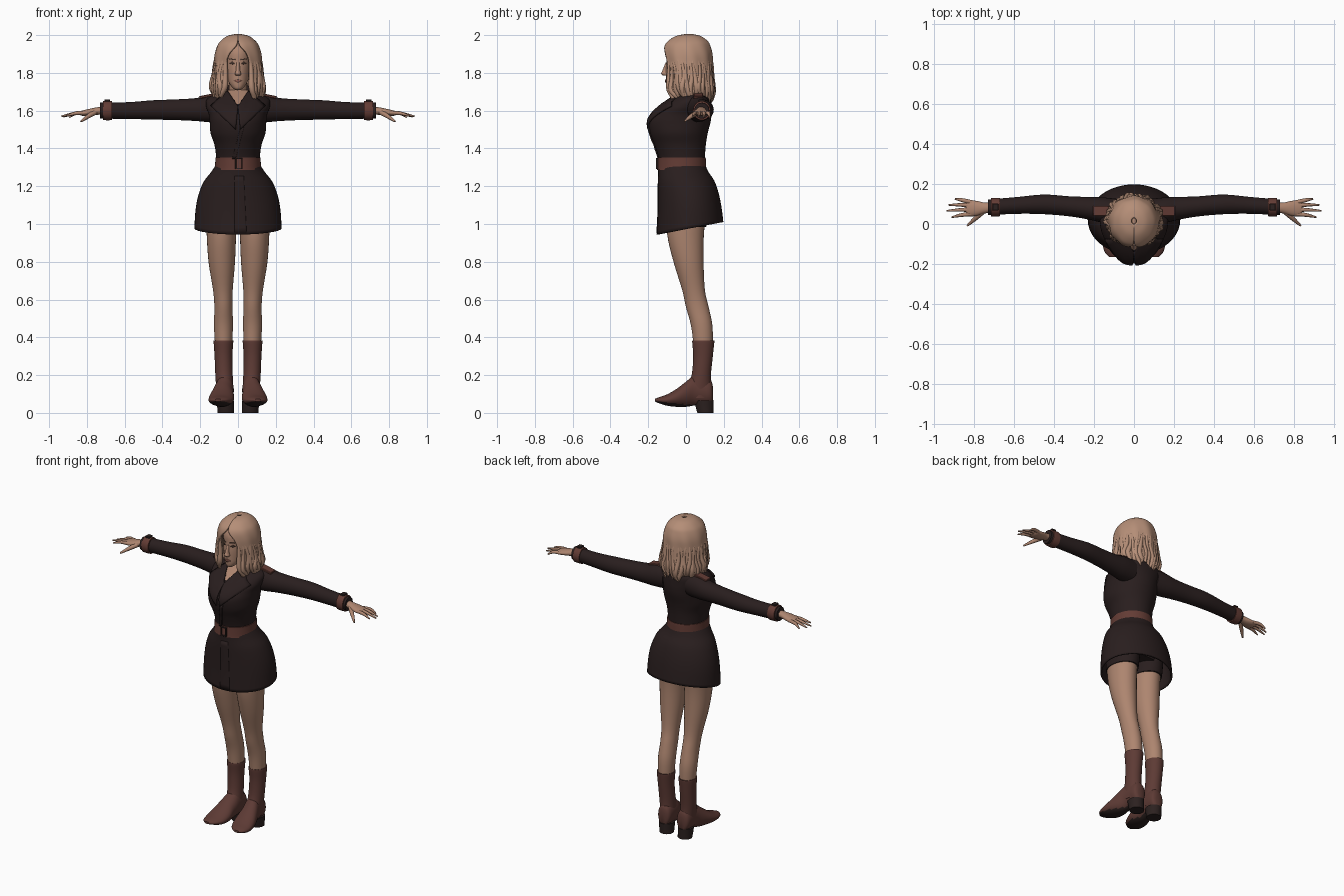
import bpy, bmesh, math, random
from mathutils import Vector

if "Cube" in bpy.data.objects:
    bpy.data.objects.remove(bpy.data.objects["Cube"])

random.seed(4)


def material(name, rgb):
    m = bpy.data.materials.new(name)
    m.diffuse_color = (*rgb, 1)
    m.use_nodes = True
    m.node_tree.nodes["Principled BSDF"].inputs["Base Color"].default_value = m.diffuse_color
    return m


SKIN = material("skin", (0.42, 0.235, 0.16))
HAIR = material("hair", (0.46, 0.27, 0.185))
COAT = material("coat cloth", (0.022, 0.013, 0.013))
LEATHER = material("belt leather", (0.125, 0.045, 0.035))
BOOT = material("boot leather", (0.11, 0.043, 0.035))
SOLE = material("sole and buckle", (0.025, 0.015, 0.014))
LIP = material("lips", (0.3, 0.12, 0.09))
EYE = material("eyes", (0.07, 0.04, 0.03))


def finish(name, bm, mats, rule=None, mirror=False, solid=0, angle=50):
    bmesh.ops.recalc_face_normals(bm, faces=bm.faces)
    me = bpy.data.meshes.new(name)
    for f in bm.faces:
        f.smooth = True
        if rule:
            f.material_index = rule(f.calc_center_median(), f.normal)
    bm.to_mesh(me)
    bm.free()
    for m in mats:
        me.materials.append(m)
    me.set_sharp_from_angle(angle=math.radians(angle))
    ob = bpy.data.objects.new(name, me)
    bpy.context.collection.objects.link(ob)
    if mirror:
        ob.modifiers.new("mirror", "MIRROR")
    if solid:
        s = ob.modifiers.new("thickness", "SOLIDIFY")
        s.thickness, s.offset = solid, 0
    return ob


def smooth_rows(rows, steps):
    """Catmull-Rom interpolation of number tuples."""
    out = []
    for i in range(len(rows) - 1):
        a, b, c, d = rows[max(i - 1, 0)], rows[i], rows[i + 1], rows[min(i + 2, len(rows) - 1)]
        for k in range(steps):
            t = k / steps
            out.append(tuple(0.5 * (2 * q + (r - p) * t + (2 * p - 5 * q + 4 * r - s) * t * t
                       + (3 * q - p - 3 * r + s) * t ** 3) for p, q, r, s in zip(a, b, c, d)))
    return out + [tuple(rows[-1])]


def skin_rings(bm, rings, closed=True, caps=True):
    vs = [[bm.verts.new(p) for p in r] for r in rings]
    n = len(vs[0])
    for a, b in zip(vs, vs[1:]):
        for j in range(n if closed else n - 1):
            bm.faces.new((a[j], a[(j + 1) % n], b[(j + 1) % n], b[j]))
    if caps:
        bm.faces.new(vs[0])
        bm.faces.new(vs[-1])


def loft(name, rows, mats, axis="z", n=32, steps=4, caps=True, shift=None, **kw):
    """Elliptical rings; row = (position on axis, centre, half width, low, high)."""
    rings = []
    for t, c, r, lo, hi in smooth_rows(rows, steps):
        ring = []
        for j in range(n):
            a = math.tau * j / n
            u, v = c + r * math.sin(a), (lo + hi) / 2 - (hi - lo) / 2 * math.cos(a)
            p = Vector({"z": (u, v, t), "y": (u, t, v), "x": (t, u, v)}[axis])
            ring.append(shift(p) if shift else p)
        rings.append(ring)
    bm = bmesh.new()
    skin_rings(bm, rings, caps=caps)
    return finish(name, bm, mats, **kw)


def tubes(name, items, mats, n=8, **kw):
    """Tapered tubes; each item is a list of (x, y, z, radius)."""
    bm = bmesh.new()
    for item in items:
        pts = smooth_rows(item, 4)
        rings = []
        for i, p in enumerate(pts):
            d = Vector(pts[min(i + 1, len(pts) - 1)][:3]) - Vector(pts[max(i - 1, 0)][:3])
            side = d.cross(Vector((0.1, 1, 0.05))).normalized()
            up = side.cross(d).normalized()
            rings.append([Vector(p[:3]) + p[3] * (side * math.cos(math.tau * j / n) + up * math.sin(math.tau * j / n))
                          for j in range(n)])
        skin_rings(bm, rings)
    return finish(name, bm, mats, **kw)


def box(name, loc, size, mat, tilt=0, mirror=False):
    bm = bmesh.new()
    bmesh.ops.create_cube(bm, size=1)
    c, s = math.cos(tilt), math.sin(tilt)
    for v in bm.verts:
        x, y, z = (v.co[i] * size[i] for i in range(3))
        v.co = Vector((x * c + z * s, y, z * c - x * s)) + Vector(loc)
    bmesh.ops.bevel(bm, geom=bm.edges[:], offset=min(size) * 0.2, segments=1, affect="EDGES")
    return finish(name, bm, [mat], mirror=mirror, angle=30)


def front_y(rows, x, z):
    """Front surface of a vertical loft."""
    r = min(smooth_rows(rows, 12), key=lambda q: abs(q[0] - z))
    return (r[3] + r[4]) / 2 - (r[4] - r[3]) / 2 * math.sqrt(max(0.02, 1 - (x / r[2]) ** 2))


def patch(name, rows, quad, mat, gap=0.006, solid=0.008, mirror=False, n=10):
    """Four (x, z) corners laid on the front of a loft."""
    a, b, c, d = (Vector(q) for q in quad)
    rings = []
    for i in range(n + 1):
        l, r = a.lerp(d, i / n), b.lerp(c, i / n)
        row = [l.lerp(r, j / n) for j in range(n + 1)]
        rings.append([(p.x, front_y(rows, p.x, p.y) - gap, p.y) for p in row])
    bm = bmesh.new()
    skin_rings(bm, rings, closed=False, caps=False)
    return finish(name, bm, [mat], mirror=mirror, solid=solid)


# Coat top with open neckline
TORSO = [(1.30, 0, .115, -.145, .10), (1.35, 0, .115, -.145, .10), (1.42, 0, .125, -.167, .105),
         (1.48, 0, .145, -.19, .115), (1.54, 0, .15, -.198, .13), (1.58, 0, .155, -.18, .135),
         (1.62, 0, .168, -.14, .135), (1.66, 0, .165, -.085, .132), (1.69, 0, .12, -.04, .12), (1.71, 0, .07, -.01, .10)]
loft("coat_top", TORSO, [COAT, SKIN], n=64, steps=8,
     rule=lambda c, n: int(c.y < 0.05 and c.z > 1.63 and abs(c.x) < (c.z - 1.625) * 0.85))
patch("lapel", TORSO, [(.055, 1.705), (.145, 1.625), (.012, 1.50), (.0, 1.622)], COAT, mirror=True)
patch("front_overlap", TORSO, [(.012, 1.51), (.03, 1.51), (-.012, 1.345), (-.03, 1.345)], COAT, gap=.003)
tubes("collar", [[(-.07, .0, 1.695, .014), (-.075, .07, 1.71, .018), (0, .11, 1.715, .02),
                  (.075, .07, 1.71, .018), (.07, .0, 1.695, .014)]], [COAT])
box("epaulette", (.163, .065, 1.678), (.085, .05, .014), LEATHER, tilt=.2, mirror=True)

# Skirt of the coat, hem lower at the front
SKIRT = [(1.31, 0, .113, -.143, .098), (1.27, 0, .14, -.142, .115), (1.22, 0, .178, -.143, .145),
         (1.15, 0, .205, -.143, .167), (1.07, 0, .22, -.145, .182), (.973, 0, .226, -.15, .193)]
loft("coat_skirt", SKIRT, [COAT], n=48, caps=False, solid=.01,
     shift=lambda p: p + Vector((0, 0, .19 * p.y * (1.31 - p.z) / .337)))
patch("skirt_flap", SKIRT, [(-.018, 1.28), (.03, 1.28), (.045, .975), (-.018, .975)], COAT, gap=.003).location.z = -.025

# Belt and buckle
loft("belt", [(1.287, 0, .124, -.153, .107), (1.30, 0, .122, -.152, .106), (1.34, 0, .12, -.15, .105),
              (1.352, 0, .12, -.15, .104)], [LEATHER], n=48)
for x in (-.012, .022):
    box("buckle_side", (x, -.153, 1.32), (.006, .012, .058), SOLE)
for z in (1.294, 1.346):
    box("buckle_bar", (.005, -.153, z), (.038, .012, .006), SOLE)

# Sleeves and wrist straps
loft("sleeve", [(.08, .06, .065, 1.54, 1.69), (.16, .07, .063, 1.54, 1.682), (.22, .078, .057, 1.545, 1.667),
                (.32, .088, .05, 1.55, 1.66), (.45, .098, .049, 1.553, 1.655), (.58, .093, .042, 1.556, 1.645),
                (.73, .083, .039, 1.558, 1.642)], [COAT], axis="x", mirror=True)
loft("wrist_strap", [(.668, .085, .046, 1.55, 1.651), (.69, .084, .047, 1.549, 1.652), (.715, .084, .046, 1.55, 1.651)],
     [LEATHER], axis="x", mirror=True)
box("strap_buckle", (.692, .085, 1.653), (.03, .035, .012), SOLE, mirror=True)

# Hands
loft("palm", [(.70, .082, .025, 1.58, 1.624), (.745, .08, .027, 1.578, 1.618), (.785, .078, .037, 1.573, 1.61),
              (.82, .078, .04, 1.572, 1.602), (.838, .078, .03, 1.577, 1.597)], [SKIN], axis="x", n=20, mirror=True)
tubes("fingers", [[(.81, y, 1.588, .011), (.86, (y + ty) / 2 + .003, 1.586, .0095), (tx, ty, tz, .004)]
                  for y, tx, ty, tz in ((.108, .893, .125, 1.565), (.09, .925, .095, 1.568),
                                        (.07, .935, .066, 1.57), (.05, .91, .034, 1.572))]
      + [[(.755, .062, 1.592, .014), (.79, .03, 1.572, .012), (.832, -.008, 1.543, .005)]], [SKIN], mirror=True)

# Legs and shorts
loft("leg", [(1.12, .088, .084, -.10, .115), (.95, .088, .078, -.10, .095), (.8, .086, .07, -.066, .093),
             (.65, .08, .052, -.02, .10), (.56, .077, .048, .0, .12), (.46, .077, .05, .027, .14),
             (.34, .076, .044, .042, .142)], [SKIN], mirror=True)
loft("shorts_leg", [(1.12, .086, .086, -.11, .125), (1.03, .088, .086, -.11, .115), (.985, .088, .084, -.108, .107)],
     [COAT], mirror=True)
loft("shorts_hips", [(1.05, 0, .15, -.105, .12), (1.14, 0, .165, -.115, .13), (1.23, 0, .14, -.115, .115)], [COAT])

# Boots
loft("boot_shaft", [(.382, .077, .05, .035, .149), (.375, .077, .052, .033, .15), (.3, .077, .047, .038, .142),
                    (.2, .074, .046, .03, .132), (.13, .07, .045, .005, .134), (.08, .07, .042, .0, .132)],
     [BOOT], mirror=True)
loft("boot_foot", [(.142, .067, .02, .06, .14), (.125, .067, .042, .045, .18), (.05, .07, .048, .04, .2),
                   (.0, .08, .056, .032, .165), (-.05, .086, .066, .032, .127), (-.10, .093, .063, .038, .098),
                   (-.14, .1, .046, .05, .084), (-.165, .105, .018, .06, .074)], [BOOT, SOLE], axis="y", mirror=True,
     rule=lambda c, n: int(n.z < -.75))
loft("boot_heel", [(.0, .065, .043, .06, .145), (.03, .066, .044, .052, .146), (.065, .067, .046, .045, .147)],
     [SOLE], mirror=True)

# Neck, head and face
tubes("neck", [[(0, .05, 1.62, .06), (0, .04, 1.69, .05), (0, .02, 1.79, .048)]], [SKIN], n=24)
HEAD = [(1.71, 0, .014, -.092, -.06), (1.72, 0, .028, -.102, -.035), (1.745, 0, .046, -.106, .0),
        (1.78, 0, .06, -.107, .06), (1.82, 0, .067, -.107, .09), (1.86, 0, .071, -.103, .10),
        (1.91, 0, .074, -.10, .105), (1.95, 0, .06, -.075, .085), (1.975, 0, .025, -.03, .05)]
loft("head", HEAD, [SKIN])
loft("nose", [(1.785, 0, .012, -.12, -.09), (1.795, 0, .017, -.132, -.09), (1.81, 0, .012, -.126, -.09),
              (1.855, 0, .008, -.108, -.09)], [SKIN], n=16)
patch("eye", HEAD, [(.016, 1.85), (.03, 1.859), (.044, 1.851), (.03, 1.845)], EYE, .002, .003, True, 4)
patch("eyebrow", HEAD, [(.013, 1.872), (.048, 1.877), (.048, 1.873), (.013, 1.867)], EYE, .002, .003, True, 4)
patch("lips", HEAD, [(-.021, 1.758), (0, 1.766), (.021, 1.758), (0, 1.749)], LIP, .002, .006, False, 4)

# Hair shell open around the face; row = (z, half width, front, back, opening)
ROWS = [(2.0, .012, .0, .03, .0), (1.99, .055, -.05, .075, .0), (1.965, .088, -.09, .11, .002),
        (1.94, .105, -.108, .123, .012), (1.90, .117, -.114, .133, .046), (1.85, .122, -.112, .135, .062),
        (1.78, .128, -.108, .137, .068), (1.72, .136, -.105, .143, .066), (1.675, .125, -.095, .138, .075)]


def hair_point(row, k, lift=1):
    z, r, lo, hi, w = row
    a0 = math.asin(min(w / r, 1))
    a = a0 + (math.tau - 2 * a0) * k
    d = (2 - z) / .33
    s = lift * (1 + .045 * d * math.sin(9 * a + 16 * z))
    return Vector((r * s * math.sin(a), (lo + hi) / 2 - (hi - lo) / 2 * s * math.cos(a),
                   z + .012 * d * d * math.sin(7 * a)))


bm = bmesh.new()
skin_rings(bm, [[hair_point(r, j / 80) for j in range(81)] for r in smooth_rows(ROWS, 4)], closed=False, caps=False)
finish("hair_shell", bm, [HAIR], solid=.012)

# Wavy locks lying on the shell
locks = []
for i in range(30):
    k, ph = (i + .3) / 29.6, random.uniform(0, 6)
    wave = [min(max(k + .012 * math.sin(ph + 1.6 * m), .003), .997) for m in range(5)]
    pts = [hair_point(ROWS[m + 4], wave[m], .985) for m in range(5)]
    tip = pts[-1] + Vector((random.uniform(-.015, .015), random.uniform(-.008, .012), random.uniform(-.03, -.012)))
    locks.append([(*p, r) for p, r in zip(pts + [tip], (.003, .01, .014, .016, .012, .002))])
tubes("hair_locks", locks, [HAIR])
